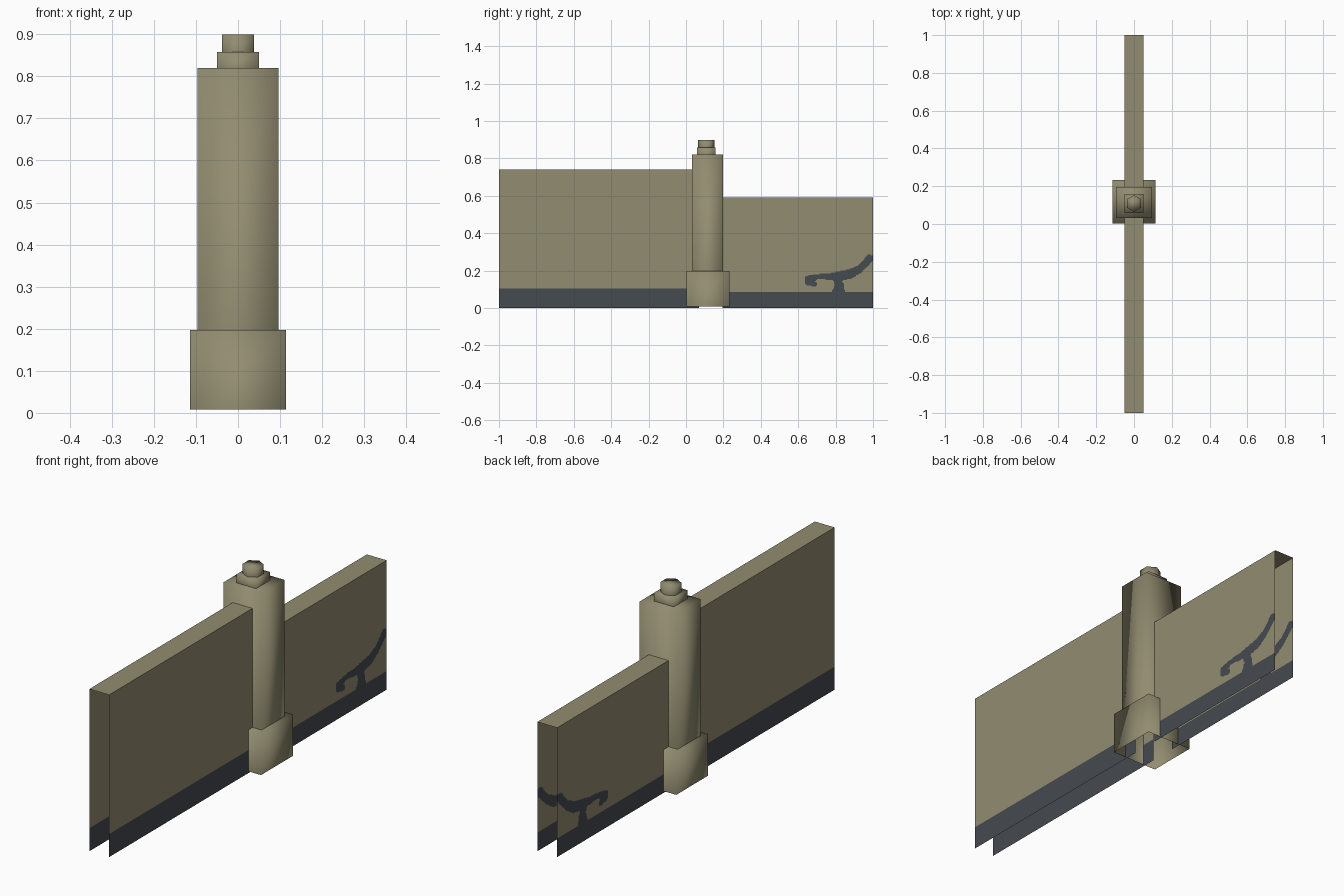
import bpy, bmesh, math
from mathutils import Vector

if "Cube" in bpy.data.objects:
    bpy.data.objects.remove(bpy.data.objects["Cube"])


def material(name, rgb):
    m = bpy.data.materials.new(name)
    m.diffuse_color = (*rgb, 1)
    m.use_nodes = True
    m.node_tree.nodes["Principled BSDF"].inputs["Base Color"].default_value = m.diffuse_color
    return m


stone = material("olive stone", (0.285, 0.262, 0.162))
dark = material("dark slate", (0.060, 0.069, 0.080))


def finish(bm, name, mats):
    me = bpy.data.meshes.new(name)
    bm.to_mesh(me)
    bm.free()
    for m in mats:
        me.materials.append(m)
    ob = bpy.data.objects.new(name, me)
    bpy.context.collection.objects.link(ob)
    return ob


# Painted scroll: strokes of (y, z, radius) points
SCROLL = [
    [(0.66, 0.143, 0.026), (0.685, 0.128, 0.014)],
    [(0.655, 0.15, 0.022), (0.70, 0.168, 0.014), (0.76, 0.168, 0.016),
     (0.83, 0.172, 0.026), (0.88, 0.182, 0.025), (0.93, 0.21, 0.021),
     (0.965, 0.245, 0.021), (0.982, 0.265, 0.020)],
    [(0.80, 0.165, 0.02), (0.82, 0.125, 0.023), (0.815, 0.085, 0.036)],
]


def in_scroll(y, z):
    p = Vector((y, z))
    for stroke in SCROLL:
        for a, b in zip(stroke, stroke[1:]):
            pa, pb = Vector(a[:2]), Vector(b[:2])
            d = pb - pa
            t = min(1, max(0, (p - pa).dot(d) / d.length_squared))
            if (p - pa - d * t).length < a[2] + (b[2] - a[2]) * t:
                return True
    return False


def wall(name, ys, zs, stripe):
    """Open channel: two painted sides and a top, no ends or floor."""
    bm = bmesh.new()
    for x in (-0.05, 0.05):
        grid = [[bm.verts.new((x, y, z)) for z in zs] for y in ys]
        for i in range(len(ys) - 1):
            for j in range(len(zs) - 1):
                q = [grid[i][j], grid[i + 1][j], grid[i + 1][j + 1], grid[i][j + 1]]
                f = bm.faces.new(q if x > 0 else q[::-1])
                c = f.calc_center_median()
                f.material_index = int(c.z < stripe or in_scroll(c.y, c.z))
    y0, y1, h = ys[0], ys[-1], zs[-1]
    bm.faces.new([bm.verts.new(v) for v in
                  ((-0.05, y0, h), (0.05, y0, h), (0.05, y1, h), (-0.05, y1, h))])
    return finish(bm, name, [stone, dark])


# Tall wall in front of the post, lower wall with the scroll behind it
wall("tall_wall", [-1, 0.07], [0, 0.105, 0.74], 0.105)
wall("low_wall",
     [0.195] + [0.62 + 0.005 * i for i in range(77)],
     [0] + [0.085 + 0.005 * i for i in range(44)] + [0.59], 0.085)


def tier(name, sides, rx, ry, z0, z1, cy, turn):
    """Smooth-shaded prism with a top and an open underside."""
    bm = bmesh.new()
    rings = []
    for z in (z0, z1):
        rings.append([bm.verts.new((rx * math.cos(turn + math.tau * k / sides),
                                    cy + ry * math.sin(turn + math.tau * k / sides), z))
                      for k in range(sides)])
    lo, hi = rings
    for k in range(sides):
        n = (k + 1) % sides
        bm.faces.new((lo[k], lo[n], hi[n], hi[k]))
    bm.faces.new(hi)
    for f in bm.faces:
        f.smooth = True
    return finish(bm, name, [stone])


# Post: square base, shaft and cap plate, then a hexagonal knob
R = math.sqrt(2)
Q = math.pi / 4
tier("post_base", 4, 0.114 * R, 0.115 * R, 0.008, 0.197, 0.118, Q)
tier("post_shaft", 4, 0.096 * R, 0.082 * R, 0.19, 0.82, 0.115, Q)
tier("post_cap", 4, 0.05 * R, 0.05 * R, 0.82, 0.858, 0.109, Q)
tier("post_knob", 6, 0.044, 0.044, 0.858, 0.899, 0.109, math.pi / 2)
